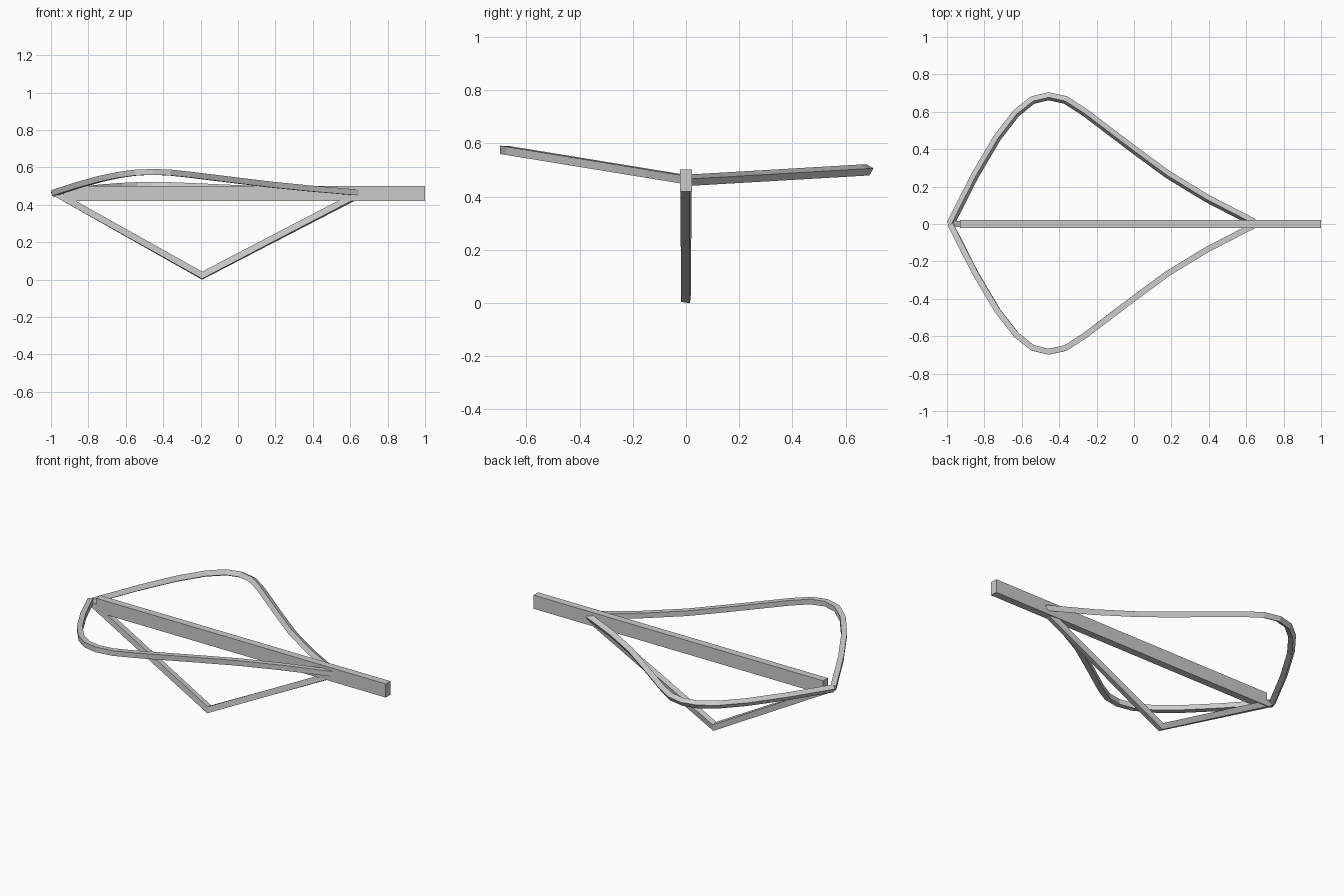
import bpy, bmesh, math
from mathutils import Vector, Quaternion

if "Cube" in bpy.data.objects:
    bpy.data.objects.remove(bpy.data.objects["Cube"])


def make_object(name, bm):
    bmesh.ops.recalc_face_normals(bm, faces=bm.faces)
    mesh = bpy.data.meshes.new(name)
    bm.to_mesh(mesh)
    bm.free()
    ob = bpy.data.objects.new(name, mesh)
    bpy.context.collection.objects.link(ob)
    return ob


def square_tube(name, points, normal, size, tilt0, tilt1):
    """Sweep a square section along a planar path with mitred corners."""
    pts = [Vector(p) for p in points]
    normal = Vector(normal).normalized()
    bm = bmesh.new()
    rings = []
    for i, p in enumerate(pts):
        d0 = (p - pts[max(i - 1, 0)]).normalized()
        d1 = (pts[min(i + 1, len(pts) - 1)] - p).normalized()
        tangent = (d0 + d1).normalized()
        side = tangent.cross(normal).normalized()
        miter = 1 / max(0.5, max(d0.dot(tangent), d1.dot(tangent)))
        tilt = math.radians(tilt0 + (tilt1 - tilt0) * i / (len(pts) - 1))
        ring = []
        for k in range(4):
            a = tilt + math.pi / 4 + k * math.pi / 2
            r = size / math.sqrt(2)
            ring.append(bm.verts.new(p + side * (r * math.cos(a) * miter)
                                     + normal * (r * math.sin(a))))
        rings.append(ring)
    for r0, r1 in zip(rings, rings[1:]):
        for k in range(4):
            bm.faces.new((r0[k], r0[(k + 1) % 4], r1[(k + 1) % 4], r1[k]))
    bm.faces.new(rings[0])
    bm.faces.new(rings[-1])
    return make_object(name, bm)


# Long central beam
bm = bmesh.new()
bmesh.ops.create_cube(bm, size=1)
for v in bm.verts:
    v.co = Vector((0.035 + v.co.x * 1.93, v.co.y * 0.044, 0.46 + v.co.z * 0.082))
make_object("central_beam", bm)

# Side hoops: same outline, each lying in its own sloping plane
outline = [(-0.982, 0.0), (-0.85, 0.26), (-0.73, 0.463), (-0.63, 0.592),
           (-0.543, 0.662), (-0.457, 0.683), (-0.366, 0.663), (-0.265, 0.598),
           (-0.12, 0.488), (0.01, 0.39), (0.18, 0.265), (0.39, 0.137),
           (0.64, 0.008)]
for name, s, z0, slope, tilt in (("left_hoop", -1, 0.464, 0.163, -8),
                                 ("right_hoop", 1, 0.461, 0.058, 33)):
    path = [(x, s * y, z0 + slope * y) for x, y in outline]
    square_tube(name, path, (0, -s * slope, 1), 0.031, tilt, tilt)

# V-shaped keel strut below the beam
square_tube("keel_strut", [(-0.975, 0, 0.461), (-0.192, 0, 0.021), (0.645, 0, 0.455)],
            (0, 1, 0), 0.034, 0, 14)
